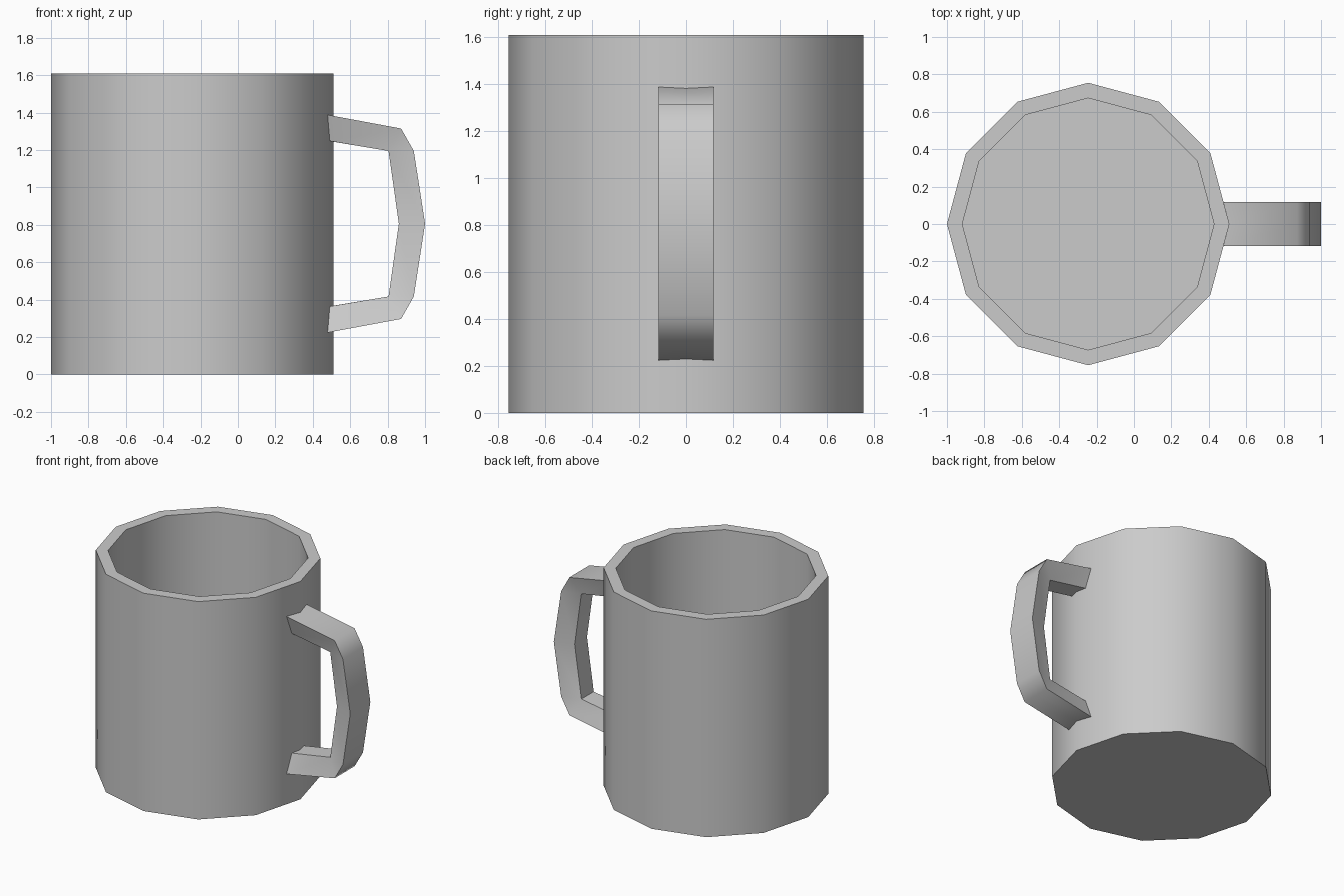
import bpy
import bmesh
import math

cube = bpy.data.objects.get("Cube")
if cube:
    bpy.data.objects.remove(cube, do_unlink=True)

SIDES = 12
CENTRE_X = -0.245
RADIUS, INNER_RADIUS = 0.755, 0.673
HEIGHT, FLOOR = 1.61, 0.08
MID_Z = 0.806

grey = bpy.data.materials.new("light_grey")
grey.use_nodes = True
grey.diffuse_color = (0.6, 0.6, 0.6, 1)
grey.node_tree.nodes["Principled BSDF"].inputs["Base Color"].default_value = (0.6, 0.6, 0.6, 1)


def finish(bm, name, angle):
    """Turn the bmesh into a grey object, smooth below the given angle."""
    bmesh.ops.recalc_face_normals(bm, faces=bm.faces)
    mesh = bpy.data.meshes.new(name)
    bm.to_mesh(mesh)
    bm.free()
    mesh.materials.append(grey)
    obj = bpy.data.objects.new(name, mesh)
    bpy.context.collection.objects.link(obj)
    bpy.ops.object.select_all(action="DESELECT")
    obj.select_set(True)
    bpy.context.view_layer.objects.active = obj
    bpy.ops.object.shade_smooth_by_angle(angle=math.radians(angle))
    return obj


def skin(bm, loops):
    """Join neighbouring closed loops of vertices with quads."""
    for a, b in zip(loops, loops[1:]):
        for i in range(len(a)):
            j = (i + 1) % len(a)
            bm.faces.new((a[i], a[j], b[j], b[i]))


# Mug body: outer wall, rim, inner wall and floor
bm = bmesh.new()
rings = []
for r, z in ((RADIUS, 0), (RADIUS, HEIGHT), (INNER_RADIUS, HEIGHT), (INNER_RADIUS, FLOOR)):
    ring = []
    for i in range(SIDES):
        a = math.tau * i / SIDES
        ring.append(bm.verts.new((CENTRE_X + r * math.cos(a), r * math.sin(a), z)))
    rings.append(ring)
skin(bm, rings)
bm.faces.new(rings[0])
bm.faces.new(rings[-1])
finish(bm, "mug_body", 40)

# Handle: upper half as (outer, inner) points in x and z, mirrored downwards
OUTER_HALF, INNER_HALF = 0.117, 0.072
upper = [
    ((0.479, 1.388), (0.491, 1.248)),
    ((0.872, 1.315), (0.805, 1.195)),
    ((0.94, 1.195), (0.805, 1.195)),
]
middle = [((1.0, MID_Z), (0.86, MID_Z))]
lower = [tuple((x, 2 * MID_Z - z) for x, z in pair) for pair in reversed(upper)]
wall_x = CENTRE_X + RADIUS

bm = bmesh.new()
sections = []
stations = upper + middle + lower
for k, ((ox, oz), (ix, iz)) in enumerate(stations):
    at_wall = k in (0, len(stations) - 1)
    # The end sections follow the corner of the mug wall
    omid = wall_x if at_wall else ox
    imid = wall_x if at_wall else ix
    slope = 0.186 * (1 if k else -1) if at_wall else 0
    points = [
        (ox, -OUTER_HALF, oz),
        (omid, 0, oz + (omid - ox) * slope),
        (ox, OUTER_HALF, oz),
        (ix, INNER_HALF, iz),
        (imid, 0, iz + (imid - ix) * slope),
        (ix, -INNER_HALF, iz),
    ]
    sections.append([bm.verts.new(p) for p in points])
skin(bm, sections)
bmesh.ops.remove_doubles(bm, verts=bm.verts, dist=0.0005)
finish(bm, "handle", 60)
